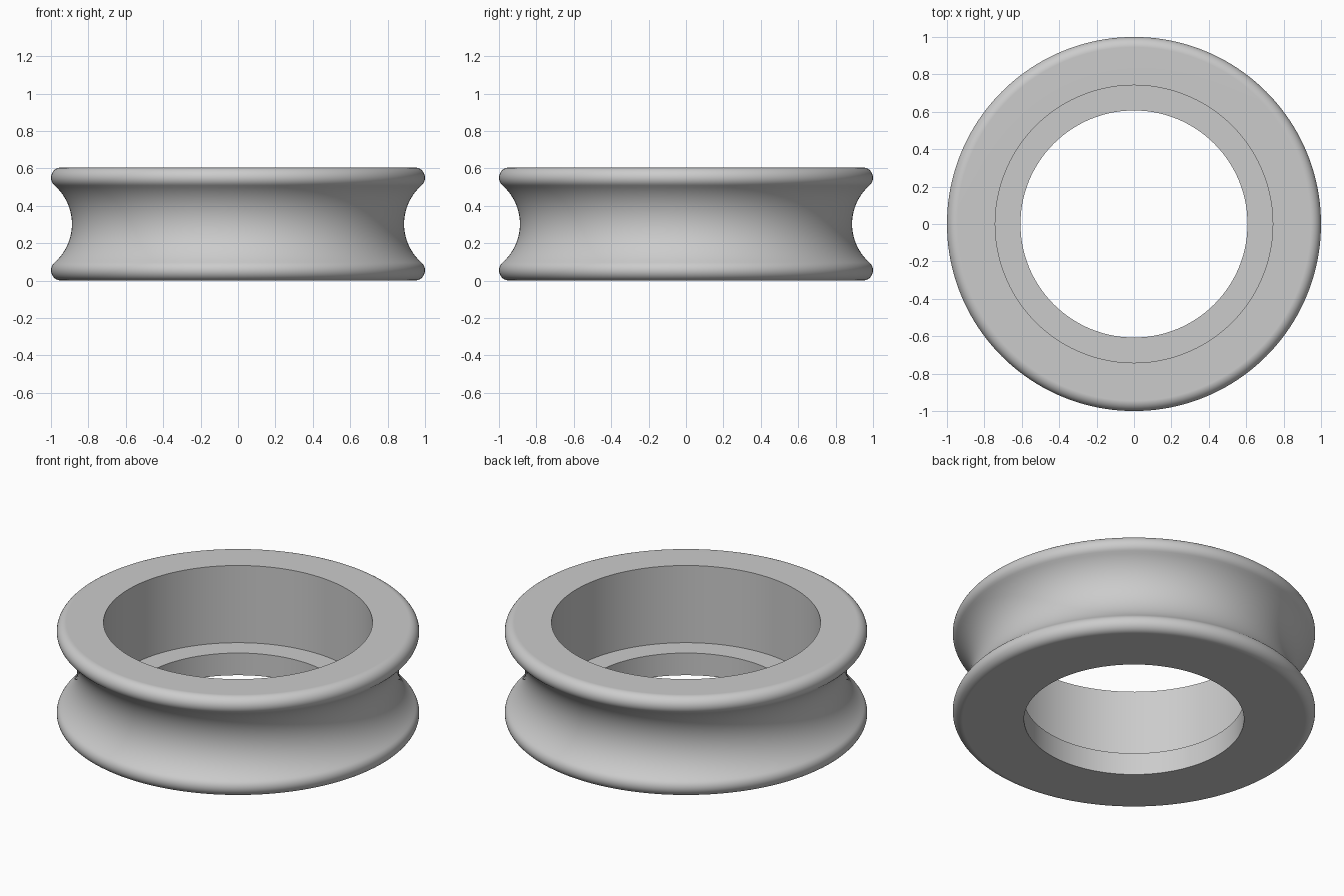
import bpy
import bmesh
from math import sin, cos, radians, atan2, degrees, hypot, tau

cube = bpy.data.objects.get("Cube")
if cube:
    bpy.data.objects.remove(cube, do_unlink=True)

# Main dimensions
HEIGHT = 0.605
MID = HEIGHT / 2
LIP = 0.055          # rounding radius of the rims
WAIST = 0.888        # radius at the bottom of the groove
BORE = 0.742         # wide upper bore
HOLE = 0.607         # narrow lower hole
LEDGE = 0.135        # height of the inner ledge
SEGMENTS = 160


def arc(cx, cz, r, start, end, steps):
    """Points on an arc in the radius/height plane, angles in degrees."""
    angles = [radians(start + (end - start) * i / steps) for i in range(steps + 1)]
    return [(cx + r * cos(a), cz + r * sin(a)) for a in angles]


# Groove circle tangent to both rounded rims
lip_x, lip_z = 1 - LIP, HEIGHT - LIP
dz = lip_z - MID
dx = lip_x - WAIST
groove_r = (dx * dx + dz * dz - LIP * LIP) / (2 * (LIP + dx))
groove_x = WAIST + groove_r
tilt = degrees(atan2(dz, groove_x - lip_x))

# Cross-section: bottom rim, groove, top rim, bore, ledge, hole
profile = arc(lip_x, LIP, LIP, -90, tilt, 14)
profile += arc(groove_x, MID, groove_r, 180 + tilt, 180 - tilt, 28)[1:-1]
profile += arc(lip_x, lip_z, LIP, -tilt, 90, 14)
profile += [(BORE, HEIGHT), (BORE, LEDGE), (HOLE, LEDGE), (HOLE, 0)]

# Revolve the closed cross-section about the vertical axis
bm = bmesh.new()
verts = [bm.verts.new((r, 0, z)) for r, z in profile]
edges = [bm.edges.new((v, verts[(i + 1) % len(verts)])) for i, v in enumerate(verts)]
bmesh.ops.spin(bm, geom=verts + edges, cent=(0, 0, 0), axis=(0, 0, 1),
               angle=tau, steps=SEGMENTS, use_merge=True)
bmesh.ops.remove_doubles(bm, verts=bm.verts, dist=0.0001)
bmesh.ops.recalc_face_normals(bm, faces=bm.faces)
mesh = bpy.data.meshes.new("grooved_ring")
bm.to_mesh(mesh)
bm.free()
ring = bpy.data.objects.new("grooved_ring", mesh)
bpy.context.collection.objects.link(ring)

# Plain grey material
grey = bpy.data.materials.new("light grey")
grey.use_nodes = True
colour = (0.6, 0.6, 0.6, 1)
grey.diffuse_color = colour
grey.node_tree.nodes["Principled BSDF"].inputs["Base Color"].default_value = colour
mesh.materials.append(grey)

# Smooth curves with crisp bore edges and flat end faces
bpy.ops.object.select_all(action="DESELECT")
ring.select_set(True)
bpy.context.view_layer.objects.active = ring
bpy.ops.object.shade_smooth_by_angle(angle=radians(35))
weighted = ring.modifiers.new("flat_ends", "WEIGHTED_NORMAL")
weighted.keep_sharp = True
